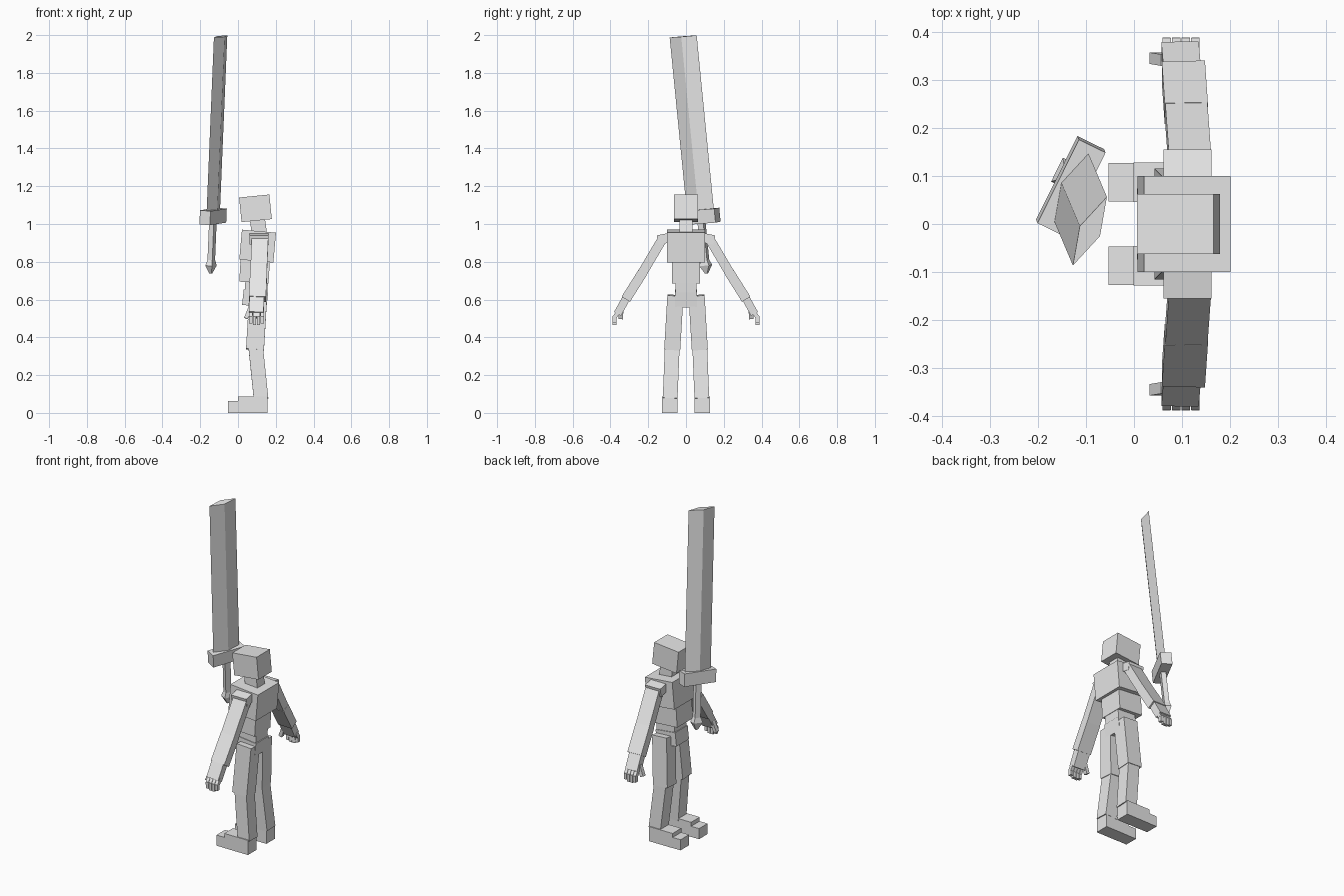
import bpy
import bmesh
from mathutils import Vector

if "Cube" in bpy.data.objects:
    bpy.data.objects.remove(bpy.data.objects["Cube"], do_unlink=True)

grey = bpy.data.materials.new("plain_grey")
grey.use_nodes = True
grey.diffuse_color = (0.8, 0.8, 0.8, 1)
grey.node_tree.nodes["Principled BSDF"].inputs["Base Color"].default_value = (0.8, 0.8, 0.8, 1)

X = Vector((1, 0, 0))
SQUARE = ((-0.5, -0.5), (0.5, -0.5), (0.5, 0.5), (-0.5, 0.5))
DIAMOND = ((-0.5, 0), (0, -0.5), (0.5, 0), (0, 0.5))


def loft(name, start, end, rings, side=X, shape=SQUARE):
    """Four-sided solid along start-end; rings are (fraction, width along side, thickness)."""
    start, end = Vector(start), Vector(end)
    axis = (end - start).normalized()
    u = (side - axis * side.dot(axis)).normalized()
    v = axis.cross(u)
    bm = bmesh.new()
    loops = []
    for t, width, thick in rings:
        centre = start.lerp(end, t)
        loops.append([bm.verts.new(centre + u * a * width + v * b * thick) for a, b in shape])
    for low, high in zip(loops, loops[1:]):
        for i in range(4):
            j = (i + 1) % 4
            bm.faces.new((low[i], low[j], high[j], high[i]))
    bm.faces.new(loops[0][::-1])
    bm.faces.new(loops[-1])
    bmesh.ops.recalc_face_normals(bm, faces=bm.faces)
    mesh = bpy.data.meshes.new(name)
    bm.to_mesh(mesh)
    bm.free()
    mesh.materials.append(grey)
    ob = bpy.data.objects.new(name, mesh)
    bpy.context.collection.objects.link(ob)
    return ob


def block(name, start, end, width, thick, side=X, shape=SQUARE):
    return loft(name, start, end, ((0, width, thick), (1, width, thick)), side, shape)


# Head and torso, stacked with slight forward and backward leans
block("head", (0.099, 0, 1.018), (0.086, 0, 1.148), 0.161, 0.125)
block("neck", (0.113, 0, 0.95), (0.102, 0, 1.03), 0.08, 0.07)
block("chest", (0.097, 0, 0.804), (0.111, 0, 0.962), 0.181, 0.2)
block("abdomen", (0.084, 0, 0.69), (0.092, 0, 0.82), 0.155, 0.148)
block("waist", (0.094, 0, 0.63), (0.1, 0, 0.705), 0.12, 0.11)
block("pelvis", (0.086, 0, 0.565), (0.095, 0, 0.645), 0.13, 0.118)

for side_name, s in (("right", 1), ("left", -1)):
    def limb(part, start, end, width, thick):
        block(side_name + "_" + part, (start[0], s * start[1], start[2]),
              (end[0], s * end[1], end[2]), width, thick)

    # Legs and stepped feet
    limb("thigh", (0.107, 0.056, 0.622), (0.09, 0.073, 0.335), 0.095, 0.085)
    limb("shin", (0.094, 0.073, 0.345), (0.122, 0.084, 0.075), 0.077, 0.078)
    limb("heel", (0.077, 0.087, 0), (0.077, 0.087, 0.087), 0.156, 0.082)
    limb("toe", (-0.022, 0.087, 0), (-0.022, 0.087, 0.063), 0.062, 0.08)

    # Arms
    limb("shoulder", (0.112, 0.085, 0.928), (0.112, 0.15, 0.915), 0.1, 0.05)
    limb("upper_arm", (0.117, 0.124, 0.922), (0.109, 0.233, 0.738), 0.088, 0.05)
    limb("forearm", (0.109, 0.231, 0.741), (0.103, 0.318, 0.603), 0.09, 0.052)

    # Hands with bent fingers
    limb("palm", (0.1, 0.315, 0.61), (0.096, 0.362, 0.525), 0.078, 0.042)
    limb("thumb", (0.066, 0.342, 0.56), (0.042, 0.346, 0.5), 0.02, 0.024)
    for i, length in enumerate((0.85, 1, 1, 0.8)):
        x = 0.068 + 0.02 * i
        limb("finger_base_%d" % (i + 1), (x, 0.358, 0.535), (x, 0.379, 0.505), 0.018, 0.022)
        limb("finger_tip_%d" % (i + 1), (x, 0.379, 0.51), (x, 0.378, 0.51 - 0.044 * length),
             0.017, 0.02)

# Floating sword, every part sharing one leaning axis
tip = Vector((-0.092, -0.015, 1.993))
root = Vector((-0.131, 0.077, 1.06))
lean = (tip - root) / (tip.z - root.z)
edge = Vector((0.44, 0.9, 0))


def along(z):
    return root + lean * (z - root.z)


block("sword_blade", along(1.05), tip, 0.16, 0.047, edge, DIAMOND)
block("sword_guard", along(1.003), along(1.077), 0.195, 0.062, edge)
block("sword_handle", along(0.79), along(1.01), 0.034, 0.028, edge)
loft("sword_pommel", along(0.815), along(0.738),
     ((0, 0.03, 0.025), (0.45, 0.056, 0.04), (1, 0.012, 0.012)), edge)
